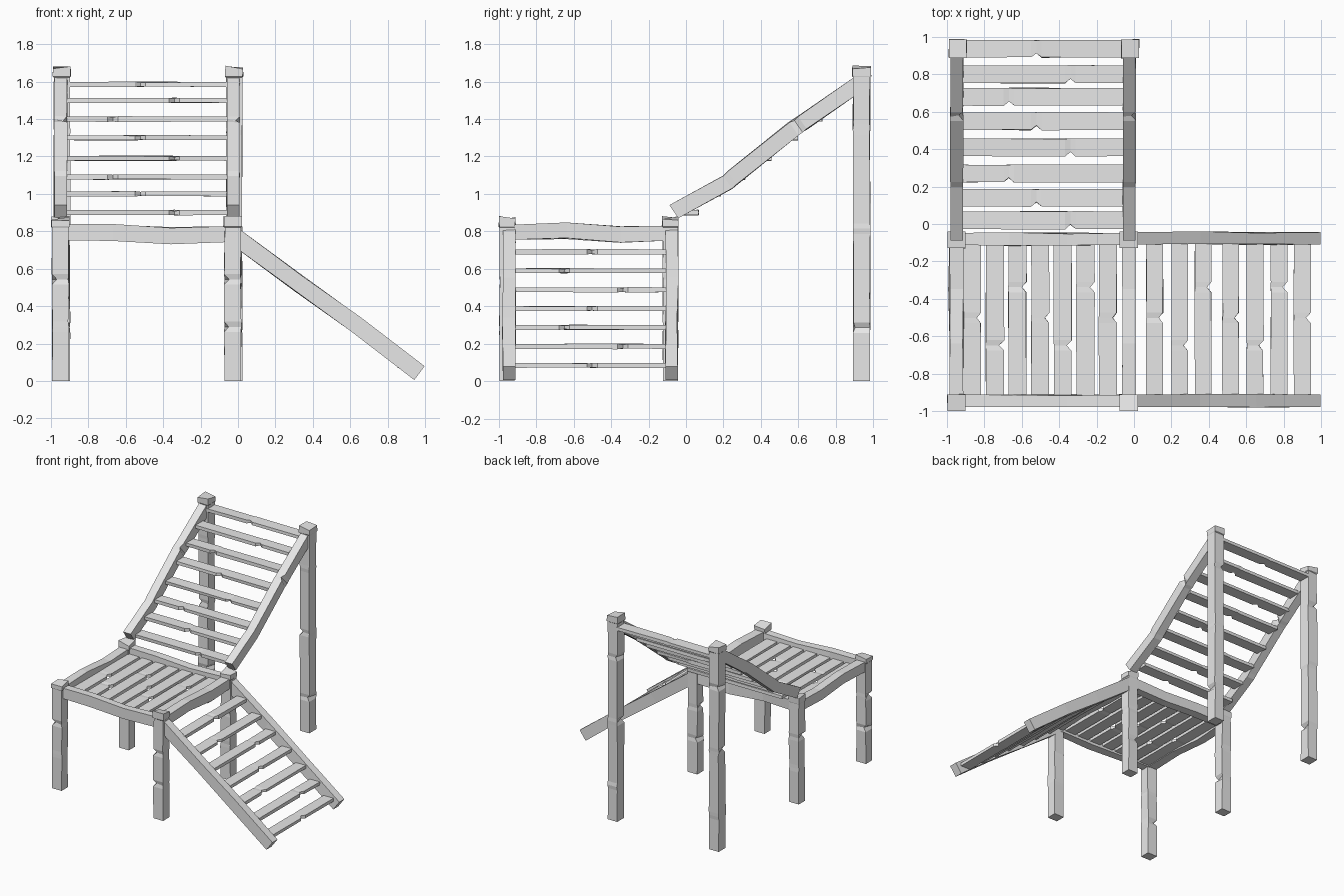
import bpy, bmesh, random
from mathutils import Vector

random.seed(4)
if "Cube" in bpy.data.objects:
    bpy.data.objects.remove(bpy.data.objects["Cube"], do_unlink=True)

wood = bpy.data.materials.new("grey_wood")
wood.use_nodes = True
grey = (0.8, 0.8, 0.8, 1)
wood.diffuse_color = grey
wood.node_tree.nodes["Principled BSDF"].inputs["Base Color"].default_value = grey

CORNERS = [(-1, -1), (1, -1), (1, 1), (-1, 1)]


def beam(name, start, end, width, thick, up, notches=(), bends=(), cap=False, rough=0.003):
    """Hewn timber: rings of four corners, with chipped edges and bends along its length."""
    start, end = Vector(start), Vector(end)
    axis = end - start
    length = axis.length
    axis.normalize()
    side = axis.cross(Vector(up)).normalized()
    up = side.cross(axis)

    # each ring: position, chipped corners, sideways shift, flare
    rings = [(0, (), 0, 1), (1, (), 0, 1.1 if cap else 1)]
    for t, chipped in notches:
        h = 0.028 / length
        rings += [(t - h, (), 0, 1), (t, chipped, 0, 1), (t + h, (), 0, 1)]
    rings += [(t, (), shift, 1) for t, shift in bends]
    if cap:
        t = 1 - 0.055 / length
        rings += [(t, (), 0, 1), (t + 0.005 / length, (), 0, 1.1)]
    rings.sort(key=lambda r: r[0])

    bm = bmesh.new()
    loops = []
    for t, chipped, shift, flare in rings:
        loop = []
        for i, (a, b) in enumerate(CORNERS):
            w, h = width / 2 * flare, thick / 2 * flare
            if i in chipped:
                w -= 0.024
                h *= 0.75
            co = start + axis * (length * t) + side * (a * w) + up * (b * h + shift)
            if 0 < t < 1:
                co += side * random.uniform(-rough, rough) + up * random.uniform(-rough, rough)
            elif cap and t == 1:
                co += axis * random.uniform(-0.02, 0.008)
            loop.append(bm.verts.new(co))
        loops.append(loop)
    for p, q in zip(loops, loops[1:]):
        for i in range(4):
            j = (i + 1) % 4
            bm.faces.new((p[i], p[j], q[j], q[i]))
    bm.faces.new(loops[0][::-1])
    bm.faces.new(loops[-1])
    bmesh.ops.recalc_face_normals(bm, faces=bm.faces)
    mesh = bpy.data.meshes.new(name)
    bm.to_mesh(mesh)
    bm.free()
    mesh.materials.append(wood)
    obj = bpy.data.objects.new(name, mesh)
    bpy.context.collection.objects.link(obj)
    return obj


X = {"right": -0.95, "left": -0.028}
Z, Y = (0, 0, 1), (0, 1, 0)

# Platform posts and tall rear posts
for s, x in X.items():
    for place, y in (("front", -0.955), ("middle", -0.083)):
        beam(f"{place}_post_{s}", (x, y, 0), (x, y, 0.875), 0.088, 0.08, Y,
             [(0.62, (random.randrange(4),)), (0.33, (random.randrange(4),))], cap=True)
    xr = x + 0.008
    beam(f"rear_post_{s}", (xr, 0.938, 0), (xr, 0.938, 1.678), 0.086, 0.09, Y,
         [(0.17, (0,)), (0.485, (1,)), (0.8, (2,))], cap=True)

# Platform frame
for place, y in (("front", -0.945), ("back", -0.08)):
    beam(f"platform_{place}_rail", (-0.93, y, 0.795), (-0.05, y, 0.785), 0.065, 0.085, Z,
         bends=[(0.3, 0.004), (0.65, -0.012)], rough=0.006)
for s, x in X.items():
    beam(f"platform_side_rail_{s}", (x, -0.93, 0.795), (x, -0.1, 0.79), 0.075, 0.08, Z,
         bends=[(0.35, 0.008), (0.7, -0.008)], rough=0.006)

# Platform slats and ramp treads, both running front to back
chips = (0.51, 0.33, 0.71)
for i in range(7):
    x = -0.865 + i * 0.121
    beam(f"platform_slat_{i + 1}", (x, -0.92, 0.775), (x, -0.1, 0.775), 0.096, 0.026, Z,
         [(chips[i % 3], (1, 2))])
for i, x in enumerate((0.11, 0.245, 0.37, 0.517, 0.647, 0.775, 0.9)):
    z = 0.69 - i * 0.101
    beam(f"ramp_tread_{i + 1}", (x, -0.92, z), (x, -0.1, z), 0.09, 0.026, Z,
         [(chips[i % 3], (1, 2))])

# Ramp rails
for place, y in (("front", -0.945), ("back", -0.077)):
    beam(f"ramp_{place}_rail", (-0.02, y, 0.775), (0.97, y, 0.042), 0.066, 0.092, Z,
         bends=[(0.35, 0), (0.65, 0.006)], rough=0.005)

# Sloping back rails, kinked near the foot
for s, x in X.items():
    xr = x + 0.003
    beam(f"back_rail_{s}", (xr, -0.065, 0.905), (xr, 0.925, 1.59), 0.068, 0.085, Z,
         [(0.67, (2,))], bends=[(0.27, -0.034), (0.3, -0.03)])

# Back slats between the sloping rails
chips = (0.67, 0.46, 0.29)
back = ((0.02, 0.9), (0.14, 1.0), (0.27, 1.09), (0.41, 1.19),
        (0.55, 1.3), (0.68, 1.4), (0.8, 1.5), (0.937, 1.585))
for i, (y, z) in enumerate(back):
    beam(f"back_slat_{i + 1}", (-0.92, y, z), (-0.055, y, z), 0.094, 0.026, Z,
         [(chips[i % 3], (1, 2))])
